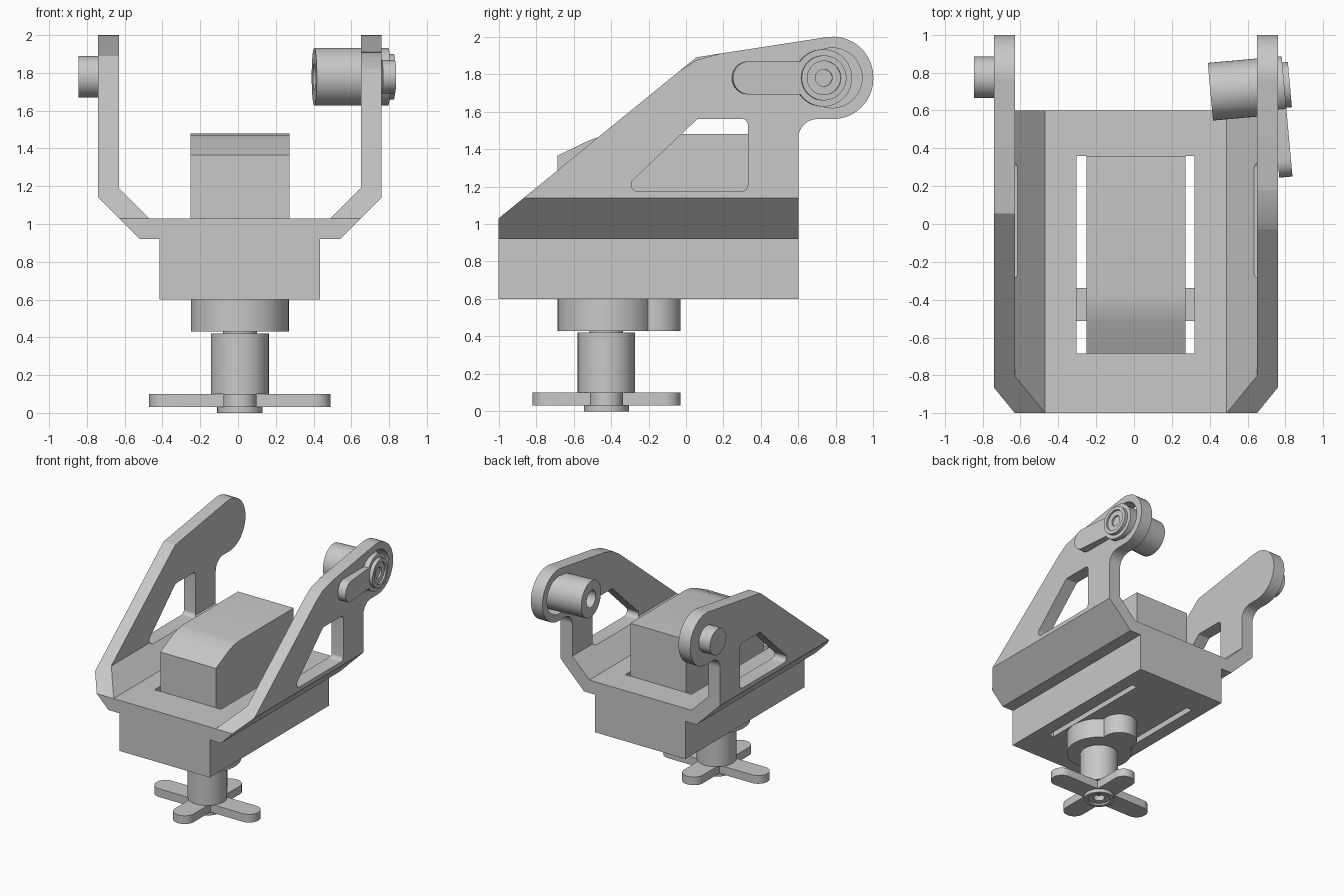
import bpy, bmesh, math
from mathutils import Matrix, Vector

if "Cube" in bpy.data.objects:
    bpy.data.objects.remove(bpy.data.objects["Cube"])

SHADE = (0.58, 0.58, 0.58, 1)
grey = bpy.data.materials.new("plain grey")
grey.use_nodes = True
grey.diffuse_color = SHADE
grey.node_tree.nodes["Principled BSDF"].inputs["Base Color"].default_value = SHADE

CX = 0.01      # shared x centre of the body
AXLE = 1.78    # height of the tilt axle


def make(name, bm, matrix=None):
    bmesh.ops.remove_doubles(bm, verts=bm.verts, dist=1e-4)
    bmesh.ops.recalc_face_normals(bm, faces=bm.faces)
    mesh = bpy.data.meshes.new(name)
    bm.to_mesh(mesh)
    bm.free()
    mesh.materials.append(grey)
    obj = bpy.data.objects.new(name, mesh)
    bpy.context.collection.objects.link(obj)
    if matrix:
        obj.matrix_world = matrix
    return obj


def rounded(corners, steps=10):
    """Turn (u, v, radius) corners into a filleted outline."""
    out = []
    for i, (u, v, r) in enumerate(corners):
        p = Vector((u, v))
        if not r:
            out.append(p)
            continue
        a = (Vector(corners[i - 1][:2]) - p).normalized()
        b = (Vector(corners[(i + 1) % len(corners)][:2]) - p).normalized()
        half = a.angle(b) / 2
        centre = p + (a + b).normalized() * (r / math.sin(half))
        start = p + a * (r / math.tan(half)) - centre
        end = p + b * (r / math.tan(half)) - centre
        sweep = start.angle_signed(end)
        a0 = math.atan2(start.y, start.x)
        for k in range(steps + 1):
            t = a0 - sweep * k / steps
            out.append(centre + r * Vector((math.cos(t), math.sin(t))))
    return out


def prism(name, corners, axis, low, high, matrix=None):
    """Extrude an outline along x, y or z."""
    place = {"x": lambda u, v, d: (d, u, v),
             "y": lambda u, v, d: (u, d, v),
             "z": lambda u, v, d: (u, v, d)}[axis]
    bm = bmesh.new()
    pts = rounded([(*c, 0)[:3] for c in corners])
    ends = [[bm.verts.new(place(p.x, p.y, d)) for p in pts] for d in (low, high)]
    for ring in ends:
        bm.faces.new(ring)
    for i in range(len(pts)):
        bm.faces.new((ends[0][i - 1], ends[0][i], ends[1][i], ends[1][i - 1]))
    return make(name, bm, matrix)


def lathe(name, profile, matrix, segments=48):
    """Spin a (radius, height) profile about local z."""
    bm = bmesh.new()
    verts = [bm.verts.new((r, 0, z)) for r, z in profile]
    edges = [bm.edges.new(pair) for pair in zip(verts, verts[1:])]
    bmesh.ops.spin(bm, geom=verts + edges, cent=(0, 0, 0), axis=(0, 0, 1),
                   angle=math.tau, steps=segments)
    return make(name, bm, matrix)


def disc(name, radius, low, high, matrix):
    return lathe(name, [(0, low), (radius, low), (radius, high), (0, high)], matrix)


def combine(obj, tool, operation="DIFFERENCE"):
    mod = obj.modifiers.new("cut", "BOOLEAN")
    mod.operation, mod.object, mod.solver = operation, tool, "EXACT"
    bpy.context.view_layer.objects.active = obj
    bpy.ops.object.modifier_apply(modifier=mod.name)
    bpy.data.objects.remove(tool)


def box(x0, x1, y0, y1):
    return [(x0, y0), (x1, y0), (x1, y1), (x0, y1)]


# Bracket: cradle cross-section trimmed by the side outline
half = [(0.425, 0.6), (0.425, 0.92), (0.53, 0.92), (0.75, 1.14), (0.75, 2.1),
        (0.64, 2.1), (0.64, 1.19), (0.48, 1.03)]
section = [(CX + x, z) for x, z in half] + [(CX - x, z) for x, z in reversed(half)]
bracket = prism("bracket", section, "y", -1.2, 1.2)
side = [(-1, 0.5), (-1, 1.03), (0.055, 1.89), (1, 2.036, 0.216), (1, 1.56, 0.216),
        (0.6, 1.56, 0.1), (0.6, 0.5)]
combine(bracket, prism("side_outline", side, "x", -1.5, 1.5), "INTERSECT")

# Arm windows, motor pocket, axle hole and softened shoulder on one arm
window = [(-0.345, 1.175, 0.035), (0.06, 1.56, 0.02), (0.33, 1.56, 0.03), (0.33, 1.175, 0.035)]
combine(bracket, prism("window_cutter", window, "x", -1.5, 1.5))
combine(bracket, prism("pocket_cutter", box(-0.305, 0.32, -0.685, 0.36), "z", 0.3, 1.3))
tip = Matrix.Translation((0.5, 0.78, AXLE)) @ Matrix.Rotation(math.pi / 2, 4, "Y")
combine(bracket, disc("axle_hole_cutter", 0.16, 0, 0.5, tip))
shoulder = [(-0.03, 1.82), (0.055, 1.875), (0.18, 1.909), (0.06, 2.1)]
combine(bracket, prism("shoulder_cutter", shoulder, "x", 0.5, 1))

# Motor housing standing in the pocket
prism("motor_housing", [(-0.685, 0.6), (-0.685, 1.365), (-0.52, 1.445), (-0.45, 1.47), (-0.38, 1.48),
                        (0.36, 1.48), (0.36, 0.6)], "x", CX - 0.262, CX + 0.262)

# Gearbox under the motor: two merged rounds
base = Matrix.Translation((CX, -0.425, 0))
gearbox = disc("gearbox", 0.26, 0.43, 0.605, base)
combine(gearbox, disc("gearbox_lobe", 0.14, 0.43, 0.605,
                      Matrix.Translation((CX, -0.17, 0))), "UNION")
disc("output_neck", 0.09, 0.41, 0.44, base)


def shaft_and_horn(prefix, matrix, start, end, bore, arms):
    """Shaft with a screw hub and rounded horn arms at its tip (local z = 0)."""
    lathe(prefix + "_shaft", [(0, start), (0.153, start), (0.153, end), (bore, end),
                              (bore, end - 0.1), (0, end - 0.1)], matrix)
    lathe(prefix + "_hub", [(0, 0.06), (0.045, 0.06), (0.045, 0.015), (0.09, 0.015),
                            (0.09, 0), (0.12, 0), (0.12, 0.1), (0, 0.1)], matrix)
    for i, (turn, length) in enumerate(arms):
        w = 0.088
        outline = [(0.08, -w), (length, -w, w * 0.98), (length, w, w * 0.98), (0.08, w)]
        prism(f"{prefix}_horn_arm_{i + 1}", outline, "z", 0.03, 0.1,
              matrix @ Matrix.Rotation(math.radians(turn), 4, "Z"))


# Pan drive below, with a four-armed horn
shaft_and_horn("pan", base, 0.1, 0.42, 0.07, [(0, 0.48), (90, 0.395), (180, 0.48), (270, 0.395)])

# Tilt drive through one arm, slightly skewed, with a single horn arm
inward = Vector((-1, -0.09, 0)).normalized()
forward = Vector((0.09, -1, 0)).normalized()
frame = Matrix((forward, inward.cross(forward), inward)).transposed().to_4x4()
tilt = Matrix.Translation((0.824, 0.737, AXLE)) @ frame
shaft_and_horn("tilt", tilt, 0.03, 0.422, 0.07, [(0, 0.485)])

# Pivot pin on the other arm
pin = Matrix.Translation((-0.845, 0.775, AXLE)) @ Matrix.Rotation(math.pi / 2, 4, "Y")
disc("pivot_pin", 0.11, 0, 0.12, pin)

# Smooth the round surfaces, keep hard edges
bpy.ops.object.select_all(action="DESELECT")
for obj in bpy.context.collection.objects:
    if obj.type == "MESH":
        obj.select_set(True)
        bpy.context.view_layer.objects.active = obj
bpy.ops.object.shade_smooth_by_angle(angle=math.radians(25))
